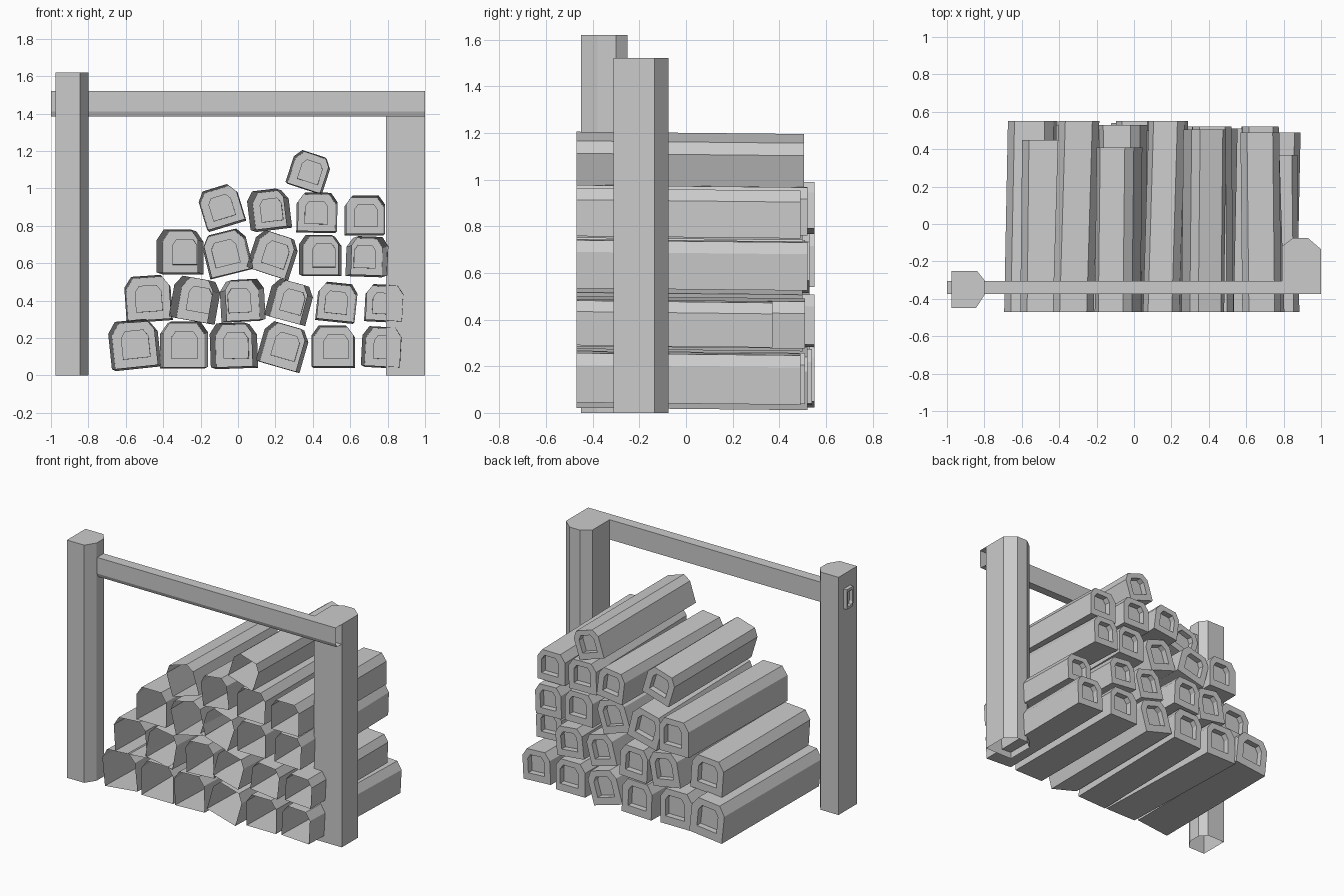
import bpy, math
from mathutils import Vector

if "Cube" in bpy.data.objects:
    bpy.data.objects.remove(bpy.data.objects["Cube"])


def tube(name, start, end, recess=0.0, inset=0.6):
    """Faceted tube, open at the start ring and capped at the end ring."""
    n = len(start)
    rings = [[Vector(p) for p in start], [Vector(p) for p in end]]
    c0, c1 = (sum(r, Vector()) / n for r in rings)
    if recess:
        axis = (c1 - c0).normalized()
        mid = (min(rings[1], key=lambda p: p.z) + max(rings[1], key=lambda p: p.z)) / 2
        mid = c1.lerp(mid, .3)
        lip = [mid + (p - mid) * inset for p in rings[1]]
        rings += [lip, [p - axis * recess for p in lip]]
    a, b, up = rings[0][0], rings[0][1], rings[1][0]
    flip = (b - a).cross(up - a).dot((a + b) / 2 - c0) < 0
    faces = [[k * n + i, k * n + (i + 1) % n, (k + 1) * n + (i + 1) % n, (k + 1) * n + i]
             for k in range(len(rings) - 1) for i in range(n)]
    faces.append([(len(rings) - 1) * n + i for i in range(n)])
    if flip:
        faces = [f[::-1] for f in faces]
    mesh = bpy.data.meshes.new(name)
    mesh.from_pydata([p for r in rings for p in r], [], faces)
    obj = bpy.data.objects.new(name, mesh)
    bpy.context.collection.objects.link(obj)


# split-log cross-section: square with chamfered top corners
HALF = [(.5, -.5), (.5, .26), (.33, .5)]
LOG = HALF + [(-u, v) for u, v in reversed(HALF)]


def log_ring(x, z, w, h, deg, y):
    c, s = math.cos(math.radians(deg)), math.sin(math.radians(deg))
    return [(x + u * w * c - v * h * s, y, z + u * w * s + v * h * c) for u, v in LOG]


# each row: first x, x step, (first, last) z, (first, last) size,
# then per log: tilt in degrees, back end y, sideways drift of the front end
rows = [
    (-.555, .266, (.165, .15), (.26, .22),
     [(6, .55, -.02), (0, .53, .02), (2, .54, -.03), (-16, .52, -.02), (0, .51, -.01), (-3, .49, -.02)]),
    (-.48, .252, (.41, .385), (.245, .2),
     [(4, .45, -.01), (-10, .53, -.04), (3, .55, .03), (-15, .5, -.03), (-6, .51, .01), (-3, .37, .01)]),
    (-.31, .25, (.66, .635), (.24, .215),
     [(0, .55, -.03), (14, .53, .01), (-18, .5, -.02), (0, .51, -.02), (-2, .52, .03)]),
    (-.09, .256, (.9, .855), (.215, .215),
     [(17, .41, -.01), (7, .55, -.03), (-1, .52, .01), (0, .49, .01)]),
    (.38, 0, (1.09, 1.09), (.2, .2), [(-18, .505, -.01)]),
]
LIFT = .01
for r, (x0, step, zs, sizes, logs) in enumerate(rows, 1):
    for i, (tilt, back, dx) in enumerate(logs):
        t = i / max(1, len(logs) - 1)
        x, z = x0 + step * i, zs[0] + (zs[1] - zs[0]) * t
        size = sizes[0] + (sizes[1] - sizes[0]) * t
        w, h = size - abs(dx) * .7, size - LIFT
        tube(f"log_row{r}_{i + 1}",
             log_ring(x + dx / 2, z + LIFT / 2, w, h, tilt, -.47),
             log_ring(x - dx / 2, z - LIFT / 2, w, h, tilt, back), .04)


# upright posts, square with two chamfered corners, open at the bottom
def post(name, section, height):
    tube(name, [(x, y, 0) for x, y in section], [(x, y, height) for x, y in section])


post("left_post", [(-.975, -.45), (-.845, -.45), (-.8, -.38), (-.8, -.3),
                   (-.84, -.25), (-.975, -.25)], 1.62)
post("right_post", [(.79, -.31), (1, -.31), (1, -.135), (.93, -.075),
                    (.85, -.075), (.79, -.12)], 1.52)

# cross beam, open on the right, recessed cap on the left
beam = [(-.375, 1.41), (-.365, 1.385), (-.305, 1.385), (-.305, 1.52), (-.375, 1.52)]
tube("cross_beam", [(1, y, z) for y, z in beam], [(-1, y, z) for y, z in beam], .03, .75)
